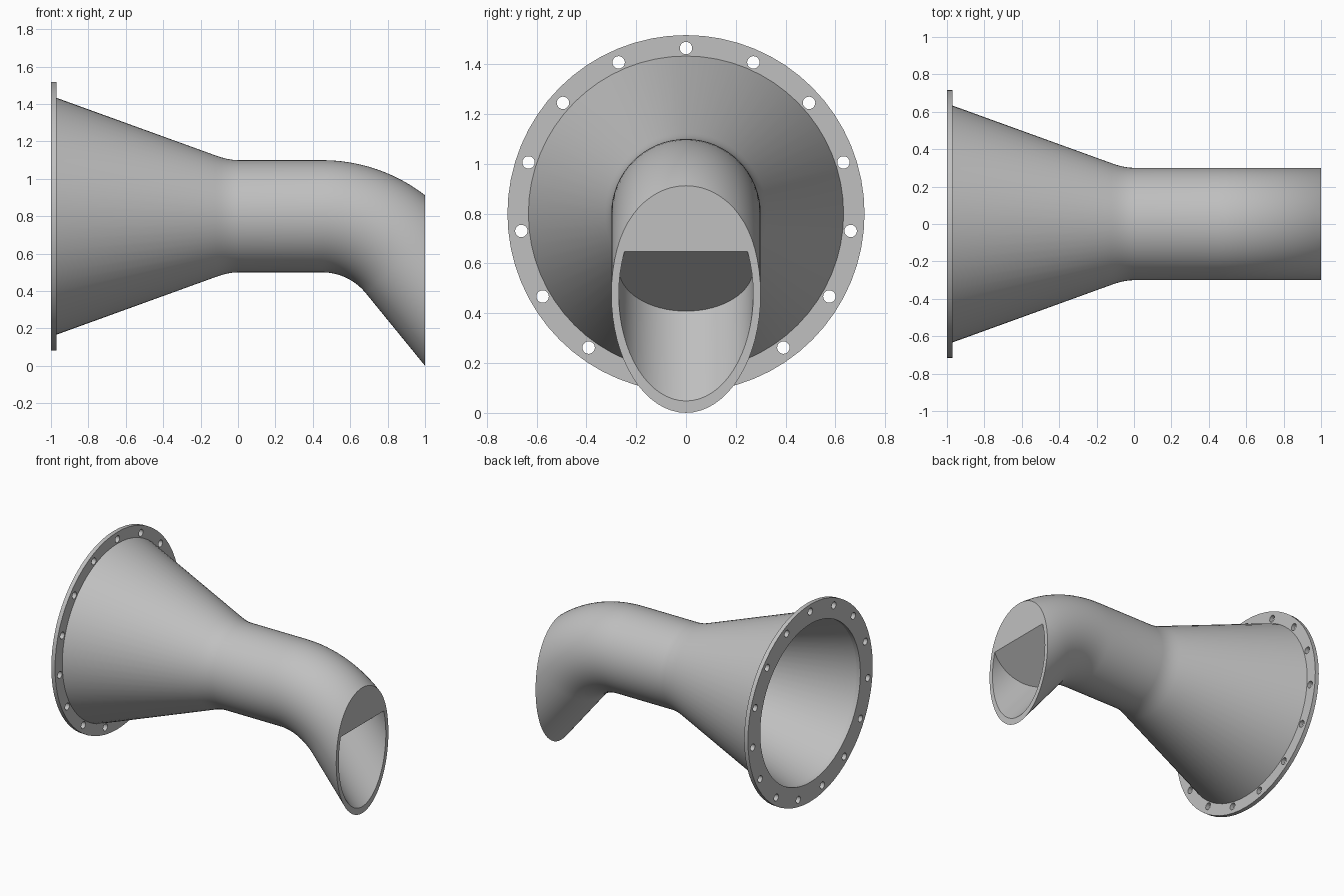
import bpy, bmesh
from math import sin, cos, pi, radians
from mathutils import Vector

cube = bpy.data.objects.get("Cube")
if cube:
    bpy.data.objects.remove(cube)

SIDES = 64
AXIS_Z = 0.8        # height of the duct axis
R_OUT, R_IN = 0.3, 0.27
BEND_X, BEND_R, BEND_ANGLE = 0.45, 0.6, radians(50.8)

grey = bpy.data.materials.new("light grey metal")
grey.use_nodes = True
colour = (0.53, 0.53, 0.53, 1)
grey.diffuse_color = colour
grey.node_tree.nodes["Principled BSDF"].inputs["Base Color"].default_value = colour


def finish(obj):
    obj.data.materials.clear()
    obj.data.materials.append(grey)
    bpy.ops.object.select_all(action='DESELECT')
    obj.select_set(True)
    bpy.context.view_layer.objects.active = obj
    bpy.ops.object.shade_smooth_by_angle(angle=radians(30))


def straight(x, r):
    """Ring station on the straight axis: centre, tilt, radius."""
    return Vector((x, 0, AXIS_Z)), 0.0, r


def bend(a, r, run=0.0):
    """Ring station on the bend at angle a, then run further straight on."""
    c = Vector((BEND_X + BEND_R * sin(a), 0, AXIS_Z - BEND_R + BEND_R * cos(a)))
    return c + run * Vector((cos(a), 0, -sin(a))), a, r


# Duct body: inside of funnel, outside of funnel, bend, hollow spout
stations = [straight(BEND_X, R_IN), straight(0, R_IN), straight(-0.05, 0.275),
            straight(-0.1, 0.289), straight(-0.97, 0.575), straight(-0.97, 0.633)]
stations += [straight(x, r) for x, r in
             ((-0.12, 0.325), (-0.09, 0.315), (-0.06, 0.307), (-0.03, 0.302), (0, R_OUT))]
STEPS = 16
stations += [bend(BEND_ANGLE * i / STEPS, R_OUT) for i in range(STEPS + 1)]
stations += [bend(BEND_ANGLE, R_OUT, 1.0), bend(BEND_ANGLE, R_IN, 1.0), bend(BEND_ANGLE, R_IN)]

bm = bmesh.new()
rings = []
for centre, tilt, r in stations:
    up = Vector((sin(tilt), 0, cos(tilt)))
    rings.append([bm.verts.new(centre + r * (Vector((0, cos(u), 0)) + up * sin(u)))
                  for u in (2 * pi * k / SIDES for k in range(SIDES))])
for a, b in zip(rings, rings[1:]):
    for k in range(SIDES):
        n = (k + 1) % SIDES
        bm.faces.new((a[k], a[n], b[n], b[k]))
bm.faces.new(rings[0])
bm.faces.new(rings[-1])

# Upright cut across the mouth of the spout
cut = bmesh.ops.bisect_plane(bm, geom=bm.verts[:] + bm.edges[:] + bm.faces[:],
                             plane_co=(1, 0, 0), plane_no=(1, 0, 0), clear_outer=True)
rim = [e for e in cut["geom_cut"] if isinstance(e, bmesh.types.BMEdge)]
bmesh.ops.triangle_fill(bm, edges=rim, use_beauty=True, normal=(1, 0, 0))
bmesh.ops.recalc_face_normals(bm, faces=bm.faces[:])
mesh = bpy.data.meshes.new("duct_body")
bm.to_mesh(mesh)
bm.free()
duct = bpy.data.objects.new("duct_body", mesh)
bpy.context.collection.objects.link(duct)
finish(duct)

# Bolted flange: filled outline with centre opening and bolt holes
curve = bpy.data.curves.new("flange", 'CURVE')
curve.dimensions = '2D'
curve.fill_mode = 'BOTH'
curve.extrude = 0.015


def circle(cx, cy, r, sides):
    s = curve.splines.new('POLY')
    s.points.add(sides - 1)
    for k, p in enumerate(s.points):
        u = 2 * pi * k / sides
        p.co = (cx + r * cos(u), cy + r * sin(u), 0, 1)
    s.use_cyclic_u = True


circle(0, 0, 0.717, SIDES)
circle(0, 0, 0.575, SIDES)
BOLTS = 15
for i in range(BOLTS):
    a = 2 * pi * i / BOLTS
    circle(-0.665 * cos(a), 0.665 * sin(a), 0.025, 20)

flange = bpy.data.objects.new("flange", curve)
bpy.context.collection.objects.link(flange)
flange.location = (-0.985, 0, AXIS_Z)
flange.rotation_euler = (0, pi / 2, 0)
bpy.ops.object.select_all(action='DESELECT')
flange.select_set(True)
bpy.context.view_layer.objects.active = flange
bpy.ops.object.convert(target='MESH')
flange = bpy.context.view_layer.objects.active
bm = bmesh.new()
bm.from_mesh(flange.data)
bmesh.ops.remove_doubles(bm, verts=bm.verts[:], dist=0.0001)
bmesh.ops.recalc_face_normals(bm, faces=bm.faces[:])
bm.to_mesh(flange.data)
bm.free()
finish(flange)
